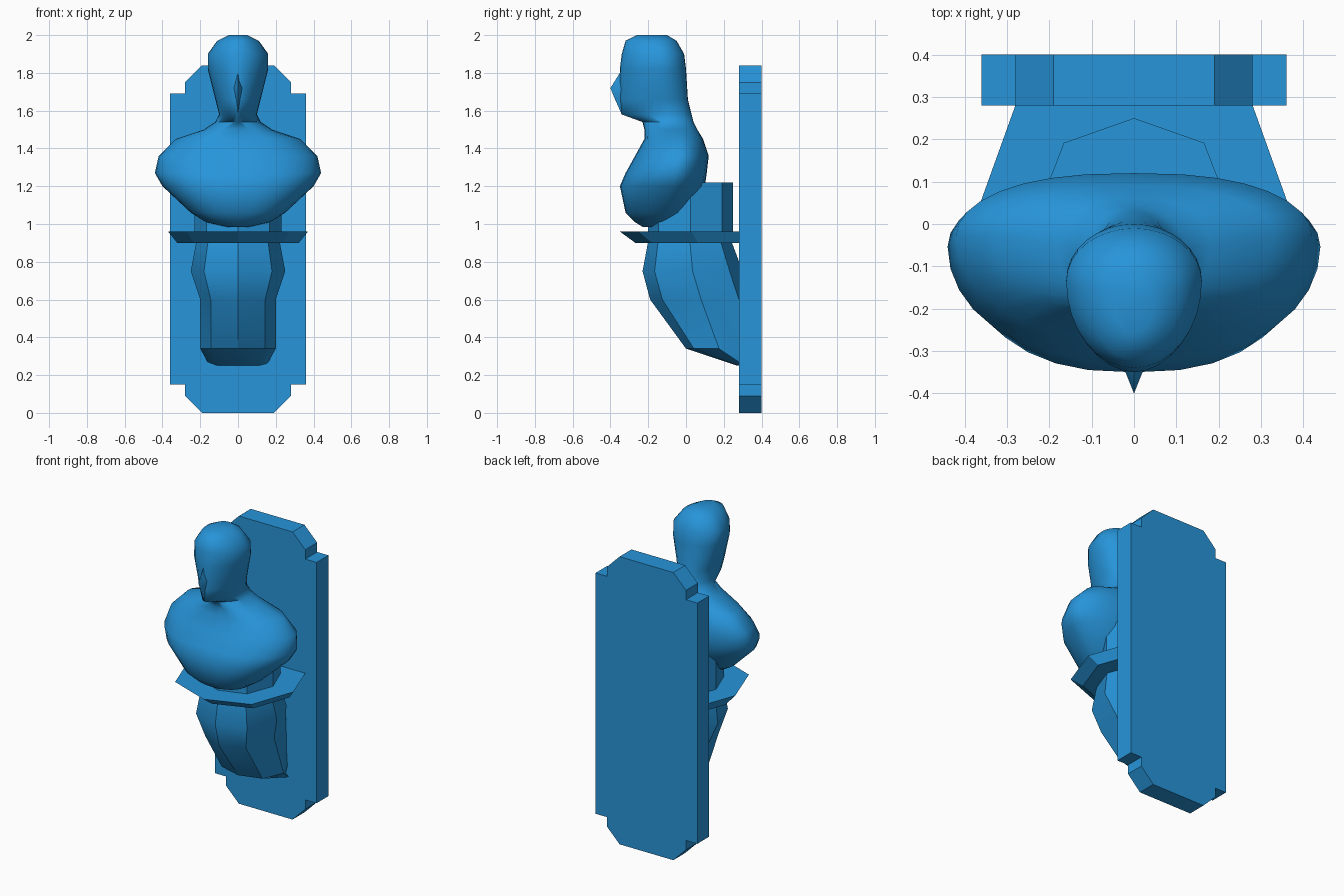
import bpy, bmesh, math

cube = bpy.data.objects.get("Cube")
if cube:
    bpy.data.objects.remove(cube, do_unlink=True)

blue = bpy.data.materials.new("blue")
blue.use_nodes = True
blue.diffuse_color = (0.02, 0.3, 0.7, 1)
shader = blue.node_tree.nodes["Principled BSDF"]
shader.inputs["Base Color"].default_value = blue.diffuse_color


def loft(name, rings, smooth=None):
    """Skin a stack of closed rings and cap both ends."""
    bm = bmesh.new()
    rows = [[bm.verts.new(point) for point in ring] for ring in rings]
    count = len(rows[0])
    for low, high in zip(rows, rows[1:]):
        for i in range(count):
            j = (i + 1) % count
            bm.faces.new((low[i], low[j], high[j], high[i]))
    bm.faces.new(rows[0])
    bm.faces.new(rows[-1])
    bmesh.ops.recalc_face_normals(bm, faces=bm.faces)
    mesh = bpy.data.meshes.new(name)
    bm.to_mesh(mesh)
    bm.free()
    mesh.materials.append(blue)
    obj = bpy.data.objects.new(name, mesh)
    bpy.context.collection.objects.link(obj)
    if smooth:
        bpy.ops.object.select_all(action='DESELECT')
        obj.select_set(True)
        bpy.context.view_layer.objects.active = obj
        bpy.ops.object.shade_smooth_by_angle(angle=math.radians(smooth))


def mirrored(half):
    """Close a half outline, whose ends lie on the middle, to a full ring."""
    return half + [(-x, y) for x, y in half[-2:0:-1]]


def octagon(z, width, front, back):
    """Eight-sided section with a point at the front and the back."""
    depth = back - front
    half = [(0, front), (width * 0.72, front + depth * 0.12),
            (width, (front + back) / 2),
            (width * 0.72, back - depth * 0.13), (0, back)]
    return [(x, y, z) for x, y in mirrored(half)]


def body_ring(z, width, front, back):
    """Oval section: full on the torso, more pointed toward the chin."""
    widest = front + (back - front) * 0.62
    point = 1 + max(0, 1.9 - z) * 1.2 if z > 1.5 else 0.8
    ring = []
    for i in range(32):
        angle = math.tau * i / 32
        side, along = math.cos(angle), math.sin(angle)
        power = point if along < 0 else min(point, 1)
        reach = back - widest if along > 0 else widest - front
        x = math.copysign(abs(side) ** power, side) * width
        ring.append((x, widest + along * reach, z))
    return ring


# Back plate with stepped, chamfered corners
plate_middle = 0.92
upper = [(0.19, 0.92), (0.28, 0.83), (0.28, 0.77), (0.36, 0.77)]
right = upper + [(x, -z) for x, z in reversed(upper)]
outline = right + [(-x, z) for x, z in reversed(right)]
loft("back_plate", [[(x, y, z + plate_middle) for x, z in outline]
                    for y in (0.28, 0.4)])

# Shelf whose edge is undercut toward the plate
wall = 0.28
shelf = mirrored([(0, -0.35), (0.27, -0.25), (0.37, 0.03), (wall, wall), (0, wall)])
loft("shelf", [[(x * size, wall + (y - wall) * size, z) for x, y in shelf]
               for size, z in ((0.87, 0.9), (1, 0.96))])

# Pedestal block behind and under the bust
loft("pedestal", [octagon(z, 0.23, -0.2, 0.25) for z in (0.95, 1.22)])

# Bracket that swells, then curves back into the plate
bracket = [
    (0.91, 0.22, -0.2, 0.24),
    (0.75, 0.25, -0.23, 0.3),
    (0.6, 0.2, -0.19, 0.35),
    (0.34, 0.2, 0, 0.35),
    (0.25, 0.15, 0.27, 0.35),
]
loft("bracket", [octagon(*section) for section in bracket], 30)

# Bust, from the base to the crown: height, half width, front, back
bust = [
    (0.985, 0.06, -0.23, -0.13),
    (1.01, 0.17, -0.27, -0.07),
    (1.06, 0.25, -0.32, 0),
    (1.2, 0.4, -0.35, 0.1),
    (1.27, 0.44, -0.32, 0.11),
    (1.36, 0.42, -0.27, 0.12),
    (1.45, 0.33, -0.22, 0.09),
    (1.5, 0.18, -0.22, 0.06),
    (1.54, 0.12, -0.23, 0.04),
    (1.58, 0.1, -0.34, 0.03),
    (1.66, 0.12, -0.35, 0.01),
    (1.82, 0.16, -0.35, 0),
    (1.9, 0.16, -0.34, -0.01),
    (1.97, 0.11, -0.32, -0.05),
    (2, 0.05, -0.26, -0.1),
]
loft("bust", [body_ring(*section) for section in bust], 70)

# Nose, a wedge running down toward the chin
nose = [(1.8, 0.01, -0.35), (1.72, 0.04, -0.4), (1.67, 0.03, -0.38), (1.58, 0.01, -0.34)]
loft("nose", [[(width, -0.3, z), (0, tip, z), (-width, -0.3, z)]
              for z, width, tip in nose], 40)
